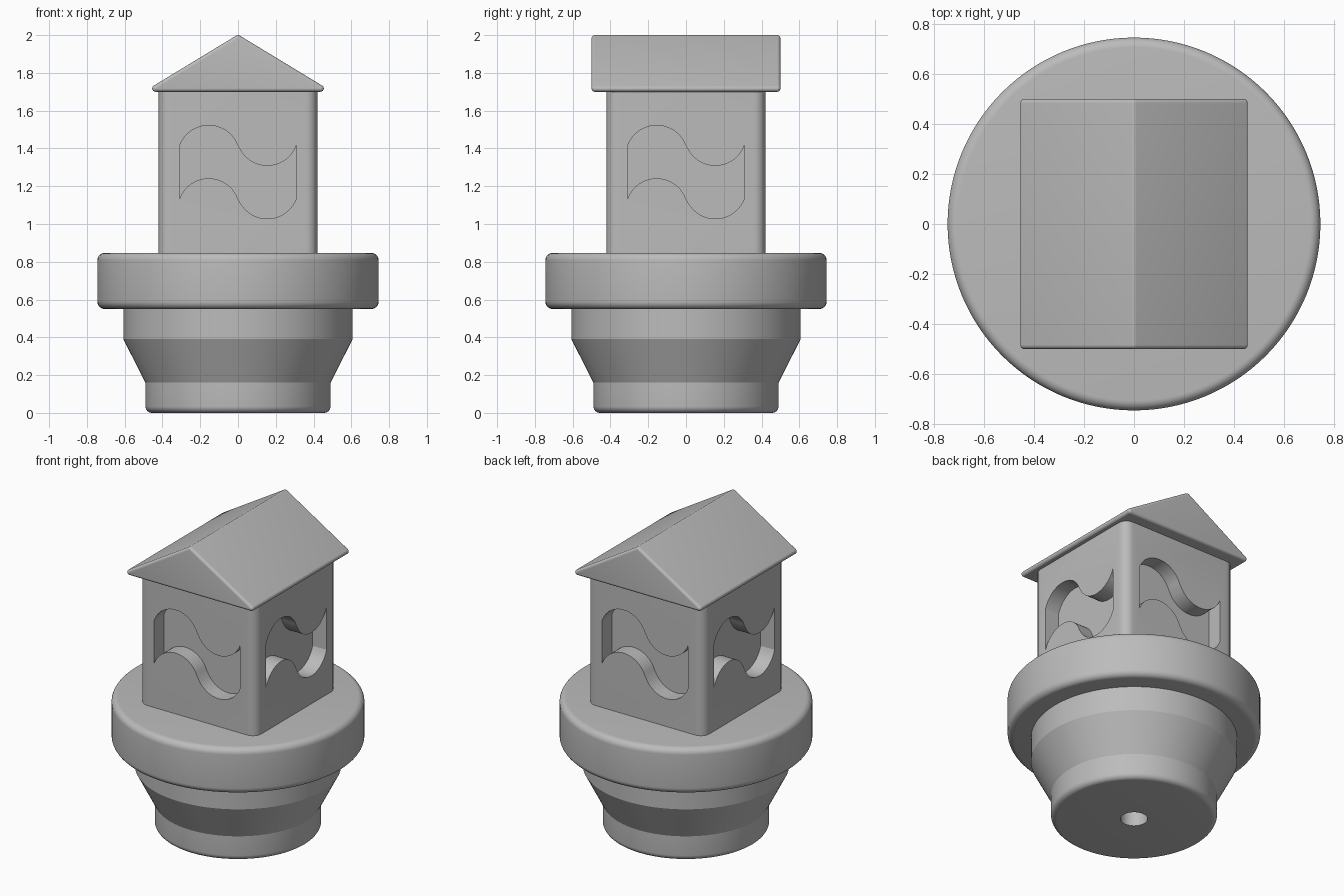
import bpy, bmesh
from math import sin, cos, pi, asin, atan2, radians
from mathutils import Matrix, Vector

if "Cube" in bpy.data.objects:
    bpy.data.objects.remove(bpy.data.objects["Cube"])

grey = bpy.data.materials.new("plain grey")
grey.use_nodes = True
COLOUR = (0.5, 0.5, 0.5, 1)
grey.diffuse_color = COLOUR
grey.node_tree.nodes["Principled BSDF"].inputs["Base Color"].default_value = COLOUR


def finish(name, bm):
    bmesh.ops.recalc_face_normals(bm, faces=bm.faces)
    mesh = bpy.data.meshes.new(name)
    bm.to_mesh(mesh)
    bm.free()
    mesh.materials.append(grey)
    ob = bpy.data.objects.new(name, mesh)
    bpy.context.collection.objects.link(ob)
    return ob


def smooth(ob):
    bpy.ops.object.select_all(action='DESELECT')
    ob.select_set(True)
    bpy.context.view_layer.objects.active = ob
    bpy.ops.object.shade_smooth_by_angle(angle=radians(20))


def loft(bm, rings):
    """Skin closed rings of points and cap both ends."""
    loops = [[bm.verts.new(p) for p in ring] for ring in rings]
    n = len(loops[0])
    for a, b in zip(loops, loops[1:]):
        for i in range(n):
            j = (i + 1) % n
            bm.faces.new((a[i], a[j], b[j], b[i]))
    bm.faces.new(loops[0][::-1])
    bm.faces.new(loops[-1])


def rounded_outline(core, r, steps=7):
    """Counter-clockwise polygon grown outward by r with round corners."""
    points = []
    n = len(core)
    for i, (x, y) in enumerate(core):
        px, py = core[i - 1]
        qx, qy = core[(i + 1) % n]
        a = atan2(px - x, y - py)
        b = atan2(x - qx, qy - y)
        turn = (b - a) % (2 * pi)
        for k in range(steps + 1):
            t = a + turn * k / steps
            points.append((x + r * cos(t), y + r * sin(t)))
    return points


def fillet(cx, cz, r, start, steps=7):
    """Quarter arc in the lathe profile."""
    return [(cx + r * cos(start + pi / 2 * k / steps),
             cz + r * sin(start + pi / 2 * k / steps)) for k in range(steps + 1)]


def lathe(name, profile, segments=128):
    bm = bmesh.new()
    verts = [bm.verts.new((x, 0, z)) for x, z in profile]
    edges = [bm.edges.new(pair) for pair in zip(verts, verts[1:])]
    bmesh.ops.spin(bm, geom=verts + edges, axis=(0, 0, 1), cent=(0, 0, 0),
                   angle=2 * pi, steps=segments)
    bmesh.ops.remove_doubles(bm, verts=bm.verts, dist=1e-5)
    ob = finish(name, bm)
    smooth(ob)
    return ob


# Tapered plug with a bored hole underneath
lathe("tapered_plug",
      [(0, 0.4), (0.08, 0.4), (0.08, 0)]
      + fillet(0.455, 0.035, 0.035, -pi / 2)
      + [(0.49, 0.16), (0.607, 0.39), (0.607, 0.57), (0, 0.57)])

# Wide round collar
lathe("collar_disc",
      [(0, 0.55)] + fillet(0.705, 0.59, 0.04, -pi / 2)
      + fillet(0.705, 0.807, 0.04, 0) + [(0, 0.847)])

# Square tower with rounded upright corners
CORNER = 0.06
half = 0.42 - CORNER
square = rounded_outline([(-half, -half), (half, -half), (half, half), (-half, half)], CORNER)
bm = bmesh.new()
loft(bm, [[(x, y, z) for x, y in square] for z in (0.82, 1.72)])
tower = finish("tower", bm)


# Wavy recess in each of the four walls
def wave(mid, span=0.155, r=0.164, rise=0.107, steps=20):
    points = []
    limit = asin(span / r)
    for side in (-1, 1):
        for k in range(steps + 1):
            if side == 1 and k == 0:
                continue
            t = limit * (2 * k / steps - 1)
            points.append((side * span + r * sin(t), mid - side * (r * cos(t) - r + rise)))
    return points


outline = wave(1.135) + wave(1.415)[::-1]
bm = bmesh.new()
for quarter in range(4):
    turn = Matrix.Rotation(quarter * pi / 2, 3, 'Z')
    loft(bm, [[turn @ Vector((x, y, z)) for x, z in outline] for y in (-0.5, -0.32)])
cutter = finish("recess_cutter", bm)
cutter.hide_render = True

cut = tower.modifiers.new("recesses", 'BOOLEAN')
cut.operation = 'DIFFERENCE'
cut.solver = 'EXACT'
cut.object = cutter
bpy.context.view_layer.objects.active = tower
bpy.ops.object.modifier_apply(modifier=cut.name)
bpy.data.objects.remove(cutter)
smooth(tower)

# Gabled roof with softly rounded edges
ROUND = 0.0175
eave = 0.5 - ROUND / 0.277
core = [(-eave, 1.7 + ROUND), (eave, 1.7 + ROUND), (0, 2 - ROUND)]
depth = 0.5 - ROUND
bm = bmesh.new()
rings = []
for end in (-1, 1):
    for k in range(7):
        t = pi / 2 * (k / 6 if end == 1 else k / 6 - 1)
        y = end * depth + ROUND * sin(t)
        rings.append([(x, y, z) for x, z in rounded_outline(core, max(ROUND * cos(t), 0.0005))])
loft(bm, rings)
smooth(finish("gable_roof", bm))
